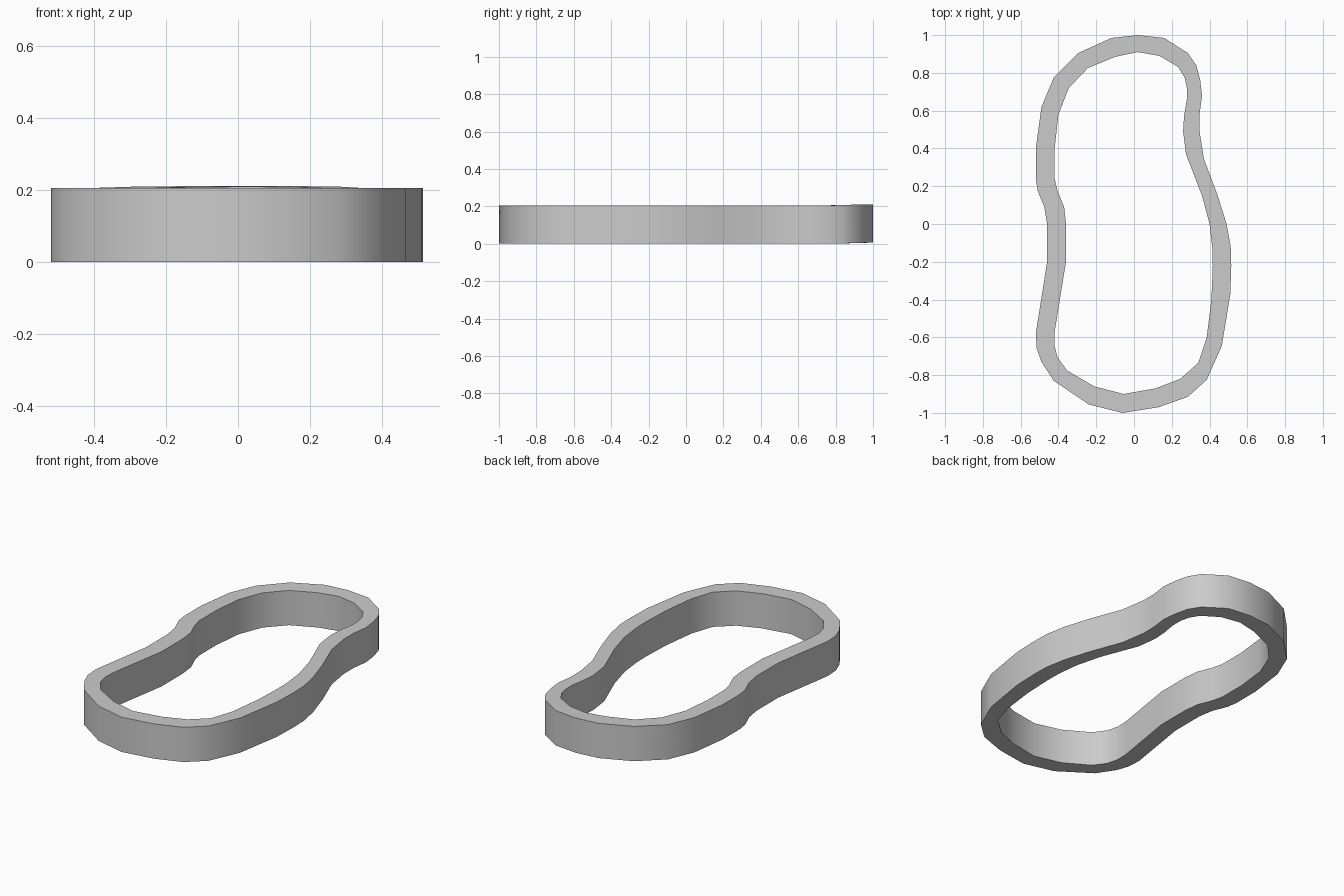
import bpy
import bmesh
import math

HEIGHT = 0.205

# Outer and inner outlines, clockwise from the back, matched point for point
OUTER = [(0.02, 1.0), (0.16, 0.985), (0.285, 0.905), (0.33, 0.84), (0.35, 0.765),
         (0.36, 0.68), (0.347, 0.58), (0.347, 0.49), (0.37, 0.345), (0.44, 0.16),
         (0.49, 0.0), (0.512, -0.12), (0.515, -0.22), (0.51, -0.37), (0.465, -0.645),
         (0.385, -0.825), (0.285, -0.915), (0.13, -0.97), (-0.06, -1.0), (-0.24, -0.955),
         (-0.425, -0.83), (-0.49, -0.73), (-0.515, -0.66), (-0.52, -0.58), (-0.46, -0.2),
         (-0.46, 0.0), (-0.475, 0.09), (-0.51, 0.175), (-0.52, 0.24), (-0.52, 0.4),
         (-0.49, 0.62), (-0.425, 0.775), (-0.295, 0.905), (-0.12, 0.985)]
INNER = [(0.02, 0.91), (0.135, 0.89), (0.235, 0.83), (0.268, 0.775), (0.28, 0.72),
         (0.28, 0.66), (0.265, 0.57), (0.26, 0.49), (0.275, 0.37), (0.36, 0.15),
         (0.40, 0.0), (0.415, -0.13), (0.417, -0.22), (0.41, -0.4), (0.385, -0.6),
         (0.34, -0.735), (0.245, -0.82), (0.115, -0.87), (-0.055, -0.9), (-0.21, -0.86),
         (-0.355, -0.775), (-0.405, -0.705), (-0.422, -0.64), (-0.42, -0.57), (-0.36, -0.2),
         (-0.36, 0.0), (-0.37, 0.09), (-0.405, 0.175), (-0.42, 0.24), (-0.42, 0.4),
         (-0.40, 0.58), (-0.345, 0.72), (-0.245, 0.825), (-0.1, 0.885)]


def ring(bm, outline, z):
    # The back end lifts very slightly
    return [bm.verts.new((x, y, z + 0.006 * min(1, max(0, (y - 0.8) / 0.15))))
            for x, y in outline]


def bridge(bm, a, b):
    n = len(a)
    for i in range(n):
        j = (i + 1) % n
        bm.faces.new((a[i], a[j], b[j], b[i]))


# Curved band: outer wall, top rim, inner wall, bottom rim
bm = bmesh.new()
rings = [ring(bm, OUTER, 0), ring(bm, OUTER, HEIGHT),
         ring(bm, INNER, HEIGHT), ring(bm, INNER, 0)]
for k in range(4):
    bridge(bm, rings[k], rings[(k + 1) % 4])
bmesh.ops.recalc_face_normals(bm, faces=bm.faces)
mesh = bpy.data.meshes.new("curved_band")
bm.to_mesh(mesh)
bm.free()
band = bpy.data.objects.new("curved_band", mesh)
bpy.context.collection.objects.link(band)

# Smooth walls with crisp rims
bpy.context.view_layer.objects.active = band
band.select_set(True)
bpy.ops.object.shade_smooth_by_angle(angle=math.radians(40))
